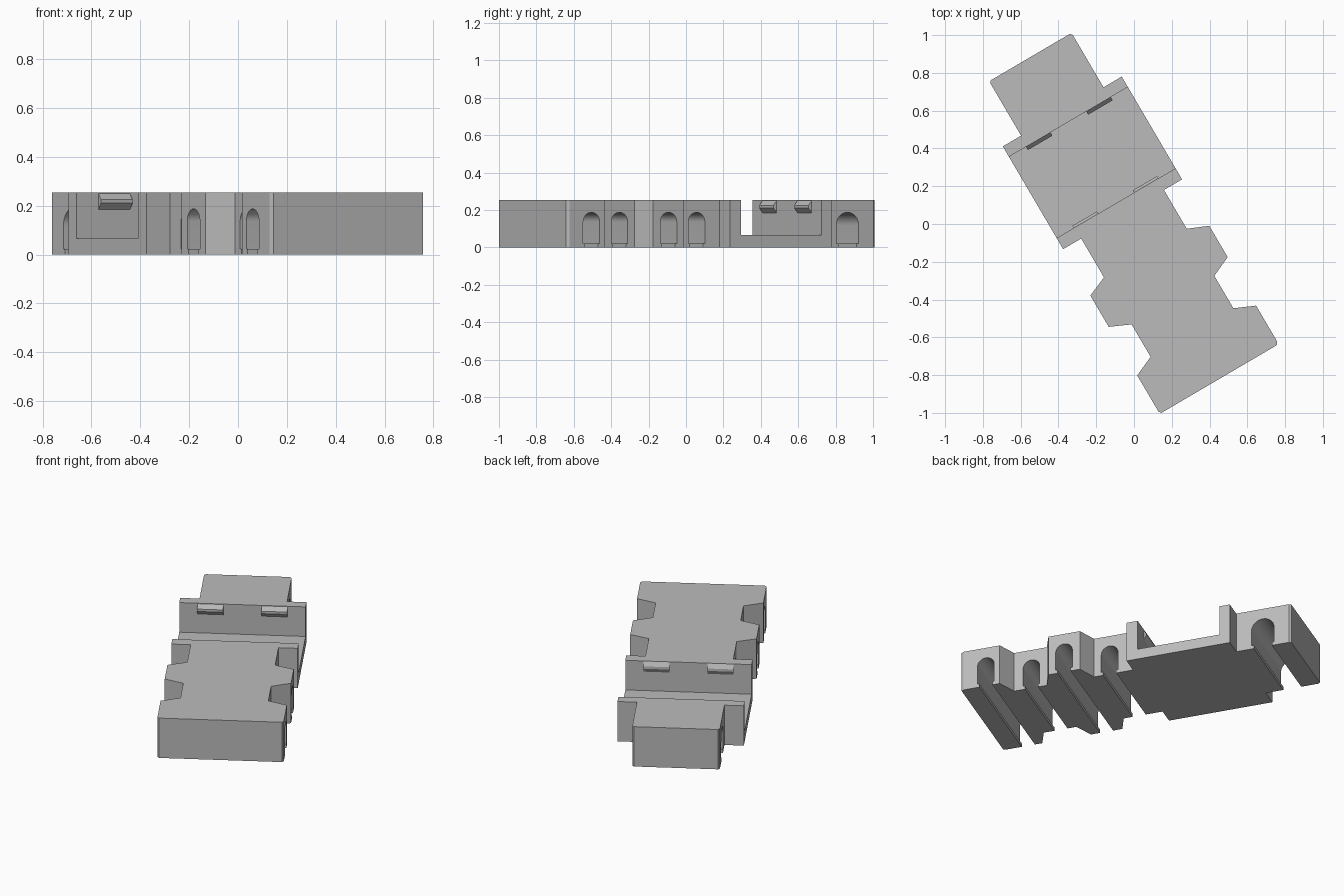
import bpy, bmesh, math
from mathutils import Matrix

if "Cube" in bpy.data.objects:
    bpy.data.objects.remove(bpy.data.objects["Cube"])

H = 0.253            # full height
FLOOR = 0.065        # recess floor height
V1, V2 = 0.143, 0.642  # recess walls along the length

grey = bpy.data.materials.new("light grey")
grey.diffuse_color = (0.5, 0.5, 0.5, 1)
grey.use_nodes = True
grey.node_tree.nodes["Principled BSDF"].inputs["Base Color"].default_value = grey.diffuse_color

# Local frame: x across, y along the length, turned on the ground plane
PLACE = Matrix.Rotation(math.radians(30.4), 4, 'Z') @ Matrix.Translation((-0.026, 0.0, 0))


def prism(name, points, to3d, a, b):
    """Extrude a closed 2D outline between a and b."""
    bm = bmesh.new()
    lo = [bm.verts.new(to3d(p, a)) for p in points]
    hi = [bm.verts.new(to3d(p, b)) for p in points]
    n = len(points)
    bm.faces.new(lo)
    bm.faces.new(hi)
    for i in range(n):
        j = (i + 1) % n
        bm.faces.new((lo[i], lo[j], hi[j], hi[i]))
    bmesh.ops.recalc_face_normals(bm, faces=bm.faces)
    me = bpy.data.meshes.new(name)
    bm.to_mesh(me)
    bm.free()
    me.materials.append(grey)
    ob = bpy.data.objects.new(name, me)
    bpy.context.collection.objects.link(ob)
    ob.matrix_world = PLACE
    return ob


upright = lambda p, z: (p[0], p[1], z)     # outline seen from above
across = lambda p, x: (x, p[0], p[1])      # outline seen from the side

# Notched body, mirrored half outline
half = [(0.355, -0.936), (0.365, -0.92), (0.365, -0.70), (0.254, -0.651),
        (0.254, -0.452), (0.365, -0.402), (0.365, -0.21), (0.254, -0.163),
        (0.254, 0.075), (0.365, 0.075), (0.365, 0.706), (0.253, 0.706),
        (0.253, 1.028), (0.243, 1.04)]
body = prism("holder_body", half + [(-x, y) for x, y in reversed(half)], upright, 0, H)

cutters = [prism("recess_cutter", [(V1, FLOOR), (V2, FLOOR), (V2, 0.4), (V1, 0.4)],
                 across, -0.6, 0.6)]


# Arched cable channels, open below through a narrower slot
def channel(v, r, neck):
    pts = [(v - neck, -0.05), (v + neck, -0.05), (v + neck, 0.022), (v + r, 0.022)]
    for i in range(25):
        t = math.pi * i / 24
        pts.append((v + r * math.cos(t), 0.187 - r + r * math.sin(t)))
    pts += [(v - r, 0.022), (v - neck, 0.022)]
    return prism("channel_cutter", pts, across, -0.6, 0.6)


for i in range(4):
    cutters.append(channel(-0.785 + 0.239 * i, 0.051, 0.04))
cutters.append(channel(0.868, 0.069, 0.055))

for c in cutters:
    c.hide_render = True
    c.hide_set(True)
    m = body.modifiers.new("cut", 'BOOLEAN')
    m.operation = 'DIFFERENCE'
    m.solver = 'EXACT'
    m.object = c

# Bake the cuts, then smooth only the arches
bpy.context.view_layer.update()
dg = bpy.context.evaluated_depsgraph_get()
mesh = bpy.data.meshes.new_from_object(body.evaluated_get(dg))
body.modifiers.clear()
body.data = mesh
for c in cutters:
    bpy.data.objects.remove(c)
bpy.context.view_layer.objects.active = body
body.select_set(True)
bpy.ops.object.shade_smooth_by_angle(angle=math.radians(25))

# Snap hooks on both recess walls
for wall, v, d in (("front", V1, 1), ("back", V2, -1)):
    depth = 0.02 if wall == "back" else 0.014
    sec = [(v - d * 0.002, 0.25), (v, 0.25), (v + d * depth, 0.225),
           (v + d * depth, 0.21), (v, 0.185), (v - d * 0.002, 0.185)]
    for side, a, b in (("left", -0.26, -0.11), ("right", 0.11, 0.26)):
        prism(f"{wall}_{side}_hook", sec, across, a, b)
